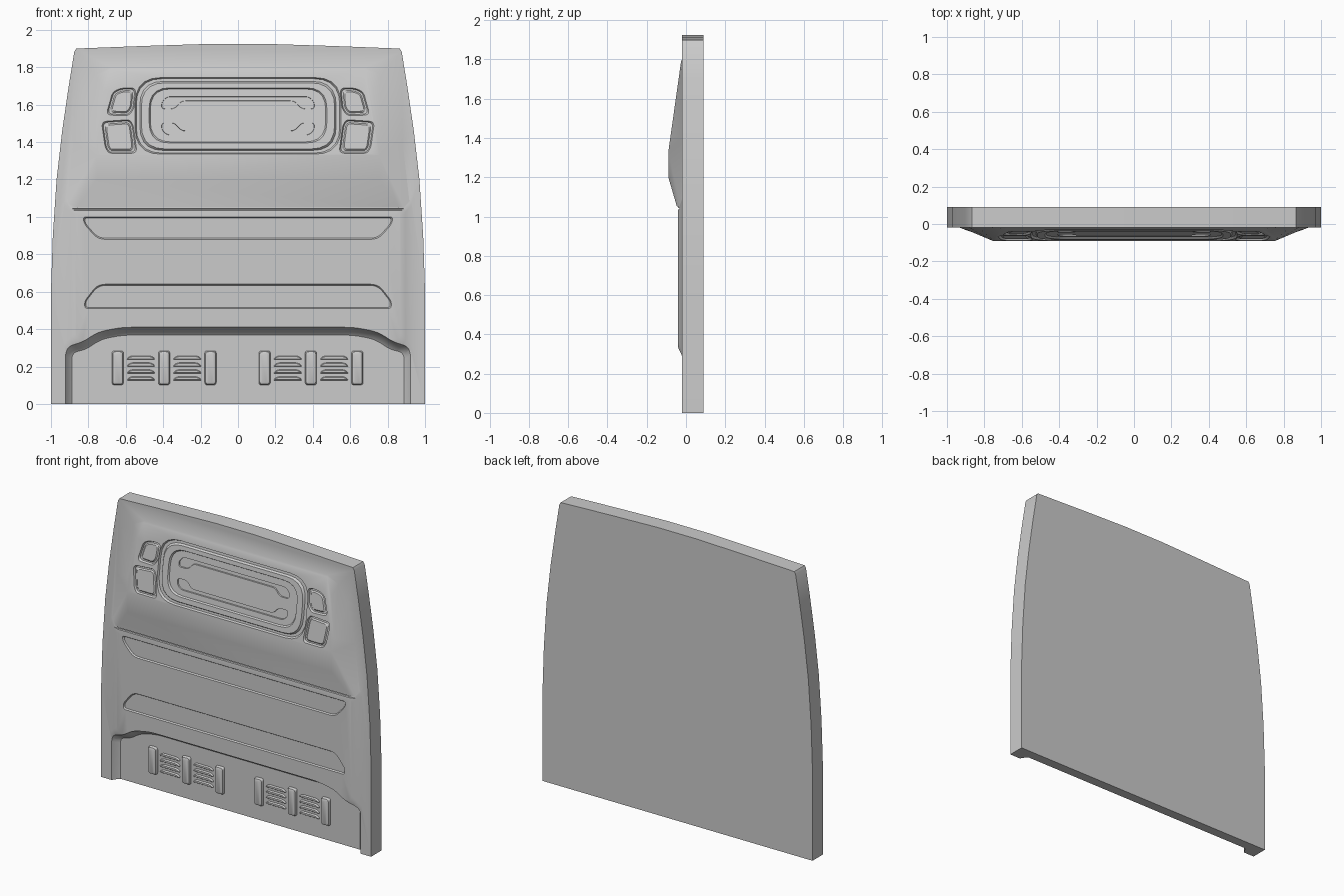
import bpy, bmesh
from mathutils import Vector

if "Cube" in bpy.data.objects:
    bpy.data.objects.remove(bpy.data.objects["Cube"])


def slope(z):
    # leaning front plane of the upper bulge
    return -0.09 + (z - 1.33) * 0.141


def flat(z):
    return 0.0


def mirror(half):
    # right half outline (bottom to top) -> full closed outline
    return half + [(-x, z) for x, z in reversed(half) if x > 0]


def rect(x0, x1, z0, z1):
    return [(x0, z0), (x1, z0), (x1, z1), (x0, z1)]


def outline(poly, off, r, seg=5):
    # offset a polygon outwards by off, then round its corners by r
    p = [Vector(q) for q in poly]
    n = len(p)
    area = sum(p[i].x * p[(i + 1) % n].y - p[(i + 1) % n].x * p[i].y for i in range(n))
    if area < 0:
        p.reverse()
    q = []
    for i in range(n):
        a = (p[i] - p[i - 1]).normalized()
        b = (p[(i + 1) % n] - p[i]).normalized()
        na, nb = Vector((a.y, -a.x)), Vector((b.y, -b.x))
        q.append(p[i] + (na + nb) * (off / (1 + na.dot(nb))))
    if r == 0:
        return q
    out = []
    for i in range(n):
        a, b = q[i - 1] - q[i], q[(i + 1) % n] - q[i]
        d = min(r, a.length * 0.48, b.length * 0.48)
        s, e = q[i] + a.normalized() * d, q[i] + b.normalized() * d
        for k in range(seg + 1):
            t = k / seg
            out.append(s * (1 - t) ** 2 + q[i] * 2 * t * (1 - t) + e * t * t)
    return out


def finish(name, bm):
    bmesh.ops.recalc_face_normals(bm, faces=bm.faces)
    me = bpy.data.meshes.new(name)
    bm.to_mesh(me)
    bm.free()
    ob = bpy.data.objects.new(name, me)
    bpy.context.collection.objects.link(ob)
    return ob


def loft(name, poly, levels, r=0.0, base=flat):
    # stack of offset outlines along y: levels = (y, offset)
    bm = bmesh.new()
    rings = [[bm.verts.new((v.x, y + base(v.y), v.y)) for v in outline(poly, off, r)]
             for y, off in levels]
    n = len(rings[0])
    for a, b in zip(rings, rings[1:]):
        for i in range(n):
            bm.faces.new((a[i], a[(i + 1) % n], b[(i + 1) % n], b[i]))
    bm.faces.new(rings[0])
    bm.faces.new(rings[-1])
    return finish(name, bm)


def combine(body, tool, op):
    m = body.modifiers.new(op, 'BOOLEAN')
    m.object, m.operation, m.solver = tool, op, 'EXACT'
    bpy.context.view_layer.objects.active = body
    bpy.ops.object.modifier_apply(modifier=m.name)
    bpy.data.objects.remove(tool)


def cut(poly, depth, r, base=flat, surf=0.0, taper=0.006):
    tool = loft("cutter", poly, [(surf - 0.03, 0), (surf, 0), (surf + depth, -taper)], r, base)
    combine(body, tool, 'DIFFERENCE')


def pad(poly, top, r, base=flat):
    tool = loft("pad", poly, [(0.03, 0), (0.012, 0), (top, -0.008)], r, base)
    combine(body, tool, 'UNION')


# Main slab with curved sides and crowned top
body = loft("bulkhead_panel", mirror([
    (1, 0), (1, 0.6), (0.99, 0.9), (0.97, 1.2), (0.94, 1.46), (0.905, 1.7), (0.875, 1.885),
    (0.865, 1.9), (0.5, 1.914), (0.15, 1.925)]), [(0.09, 0), (-0.02, 0)])

# Raised middle panel
PANEL = -0.042
combine(body, loft("mid", rect(-0.93, 0.93, 0.28, 1.1),
                   [(0.03, 0), (-0.02, 0), (-0.034, -0.035), (PANEL, -0.06)], 0.04), 'UNION')

# Upper bulge: hull of its base outline and its leaning front
bm = bmesh.new()
for s in (-1, 1):
    for x, z in [(0.68, 1.80), (0.76, 1.76), (0.83, 1.65), (0.88, 1.4), (0.92, 1.05)]:
        for y in (-0.02, 0.02):
            bm.verts.new((s * x, y, z))
    for x, z in [(0.68, 1.79), (0.72, 1.68), (0.765, 1.42), (0.755, 1.33)]:
        bm.verts.new((s * x, slope(z), z))
    bm.verts.new((s * 0.755, -0.09, 1.2))
    bm.verts.new((s * 0.86, -0.046, 1.05))
bmesh.ops.convex_hull(bm, input=bm.verts)
bmesh.ops.dissolve_limit(bm, angle_limit=0.01, verts=bm.verts, edges=bm.edges)
combine(body, finish("bulge", bm), 'UNION')

# Seam below the bulge and the two long trapezoid pressings
cut(rect(-0.91, 0.91, 1.034, 1.046), 0.008, 0, surf=PANEL, taper=0.003)
cut(mirror([(0.75, 0.88), (0.82, 0.96), (0.83, 1.0)]), 0.009, 0.04, surf=PANEL)
cut(mirror([(0.82, 0.51), (0.82, 0.55), (0.75, 0.64)]), 0.009, 0.04, surf=PANEL)

# Lower recess with an arched upper edge
recess = mirror([(0.93, -0.2), (0.93, 0.31), (0.83, 0.33), (0.75, 0.385), (0.62, 0.41)])
combine(body, loft("recess", recess, [(-0.1, 0), (-0.042, 0), (-0.02, -0.008),
                                      (0.015, -0.03), (0.025, -0.042)], 0.05), 'DIFFERENCE')

# Framed window pressing: nested recesses and pads
cut(rect(-0.55, 0.55, 1.335, 1.745), 0.012, 0.14, slope)
pad(rect(-0.525, 0.525, 1.355, 1.725), 0.0, 0.13, slope)
cut(rect(-0.475, 0.475, 1.395, 1.69), 0.01, 0.11, slope)
for s in (-1, 1):
    bracket = mirror([(0.34, 0.035), (0.41, 0.035), (0.41, 0.075), (0.38, 0.105)])
    bracket += [(-0.30, 0.078), (0.30, 0.078)]
    cut([(x, 1.54 + s * z) for x, z in bracket], 0.018, 0.02, slope, taper=0.003)

# Small side windows, two on each side
for s in (-1, 1):
    for pts in ([(0.705, 1.545), (0.67, 1.67), (0.62, 1.69), (0.545, 1.69), (0.555, 1.58), (0.585, 1.54)],
                [(0.73, 1.51), (0.58, 1.52), (0.56, 1.49), (0.54, 1.34), (0.69, 1.34), (0.71, 1.37)]):
        cut([(s * x, z) for x, z in pts], 0.011, 0.03, slope)
        inner = [(s * v.x, v.y) for v in outline(pts, -0.014, 0)]
        pad(inner, 0.004, 0.025, slope)

# Vertical ribs and louvres inside the lower recess
FLOOR = 0.025
parts = [body]
for cx in (-0.395, 0.39):
    for dx in (-0.248, 0, 0.248):
        x = cx + dx
        parts.append(loft("vertical_rib", rect(x - 0.032, x + 0.032, 0.1, 0.285),
                          [(FLOOR + 0.01, 0), (FLOOR - 0.01, -0.002), (FLOOR - 0.018, -0.006),
                           (FLOOR - 0.022, -0.014)], 0.015))
    for dx in (-0.124, 0.124):
        for z in (0.125, 0.162, 0.199, 0.236):
            x = cx + dx
            slat = [(x - 0.077, z), (x + 0.077, z), (x + 0.068, z + 0.014),
                    (x + 0.05, z + 0.022), (x - 0.05, z + 0.022), (x - 0.068, z + 0.014)]
            parts.append(loft("louvre", slat, [(FLOOR + 0.01, 0), (FLOOR - 0.006, -0.001),
                                               (FLOOR - 0.012, -0.005)], 0.012))

# Smooth shading with crisp edges
bpy.ops.object.select_all(action='DESELECT')
for ob in parts:
    ob.select_set(True)
bpy.context.view_layer.objects.active = body
bpy.ops.object.shade_smooth_by_angle(angle=0.5)
